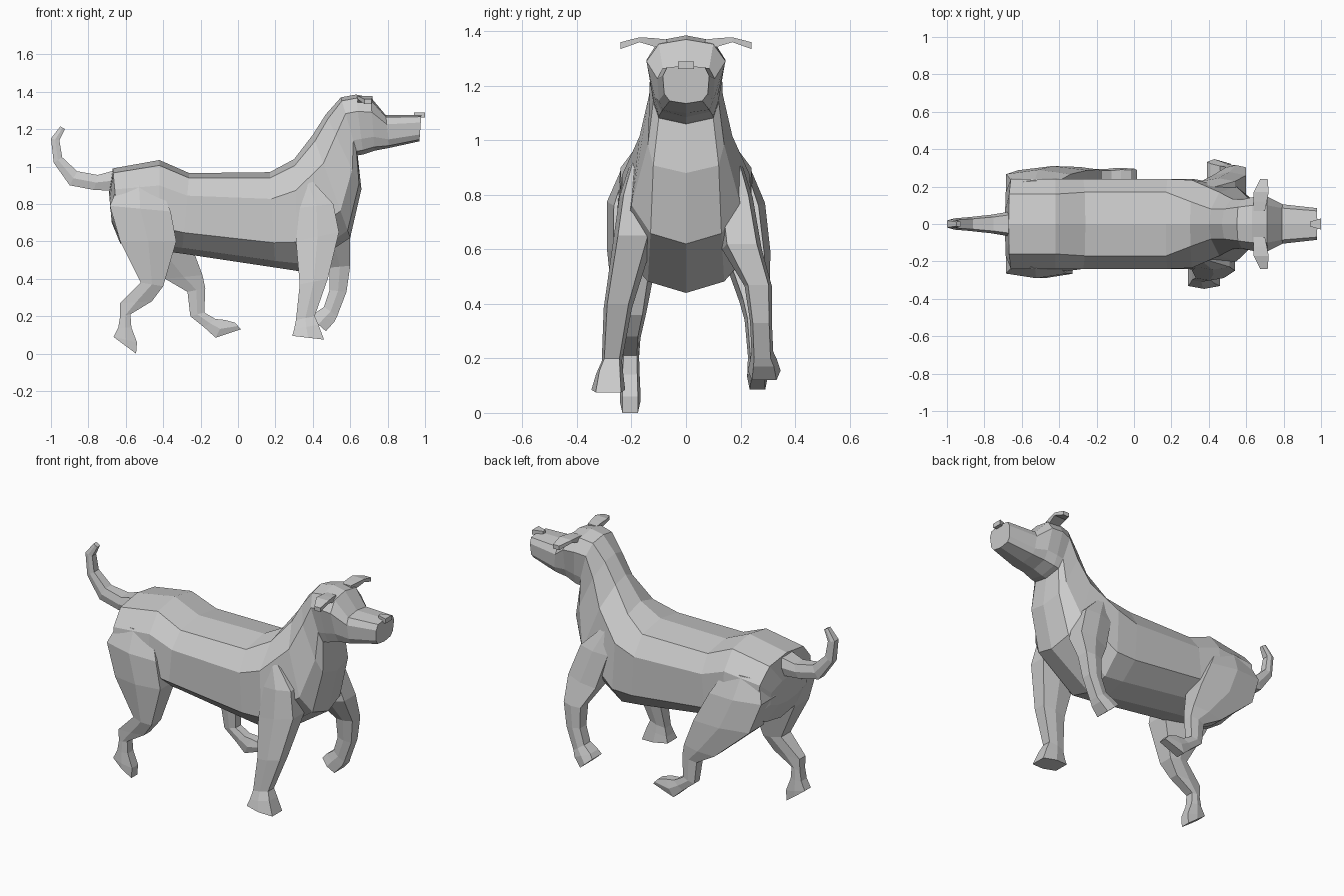
import bpy, bmesh


def loft(name, rings):
    """Skin a list of equal-length point rings and cap both ends."""
    bm = bmesh.new()
    loops = [[bm.verts.new(p) for p in ring] for ring in rings]
    n = len(loops[0])
    for a, b in zip(loops, loops[1:]):
        for i in range(n):
            j = (i + 1) % n
            bm.faces.new((a[i], a[j], b[j], b[i]))
    bm.faces.new(loops[0])
    bm.faces.new(loops[-1])
    bmesh.ops.recalc_face_normals(bm, faces=bm.faces)
    mesh = bpy.data.meshes.new(name)
    bm.to_mesh(mesh)
    bm.free()
    obj = bpy.data.objects.new(name, mesh)
    bpy.context.collection.objects.link(obj)
    return obj


def section(p, q, y, half):
    """Symmetric ring between side-view points p and q; half = [(t, half width)]."""
    def at(t, w):
        return (p[0] + (q[0] - p[0]) * t, y + w, p[1] + (q[1] - p[1]) * t)
    right = [at(t, w) for t, w in half]
    left = [at(t, -w) for t, w in reversed(half) if w > 0]
    return right + left


def limb(name, rows):
    """Six-sided limb; each row is front point, back point, y, half width."""
    loft(name, [section(p, q, y, [(0, .75 * w), (.5, w), (1, .75 * w)])
                for p, q, y, w in rows])


# Torso, neck and head: top point, bottom point, half widths from top to bottom
trunk = [
    ((-.69, .86), (-.675, .70), .07, .17, .17, .09),
    ((-.67, .99), (-.63, .59), .16, .24, .26, .15),
    ((-.42, 1.035), (-.42, .55), .16, .24, .26, .15),
    ((-.26, .965), (-.30, .535), .17, .24, .24, .14),
    ((.17, .97), (.20, .46), .17, .24, .24, .14),
    ((.30, 1.04), (.33, .44), .12, .235, .24, .14),
    ((.40, 1.17), (.60, .62), .08, .17, .20, .13),
    ((.47, 1.28), (.66, .88), .08, .135, .14, .12),
    ((.55, 1.37), (.64, 1.06), .09, .13, .12, .10),
    ((.63, 1.385), (.67, 1.065), .10, .145, .12, .10),
    ((.71, 1.37), (.73, 1.085), .10, .145, .115, .09),
    ((.79, 1.275), (.81, 1.10), .085, .105, .10, .085),
    ((.98, 1.275), (.97, 1.135), .07, .085, .08, .06),
]
loft("body_and_head", [
    section(p, q, 0, [(0, 0), (.06, a), (.28, b), (.74, c), (.93, d), (1, 0)])
    for p, q, a, b, c, d in trunk])

# Front legs
limb("front_leg_planted", [
    ((.39, .93), (.34, .93), -.17, .03), ((.51, .80), (.33, .78), -.18, .065),
    ((.54, .65), (.31, .60), -.195, .073),
    ((.48, .40), (.33, .37), -.25, .052), ((.41, .20), (.31, .18), -.272, .037),
    ((.43, .155), (.30, .13), -.28, .05), ((.46, .075), (.29, .095), -.285, .062)])
limb("front_leg_raised", [
    ((.41, .93), (.36, .93), .17, .03), ((.54, .80), (.36, .78), .18, .065),
    ((.60, .62), (.42, .58), .205, .073),
    ((.60, .47), (.49, .46), .265, .05), ((.58, .33), (.49, .34), .275, .04),
    ((.53, .20), (.46, .25), .28, .04), ((.515, .17), (.41, .215), .285, .05),
    ((.47, .12), (.39, .19), .287, .06)])

# Hind legs
limb("hind_leg_back", [
    ((-.42, .90), (-.64, .90), -.17, .065), ((-.36, .76), (-.685, .79), -.19, .1),
    ((-.33, .60), (-.63, .60), -.195, .095), ((-.40, .36), (-.52, .38), -.205, .06),
    ((-.46, .28), (-.63, .27), -.205, .038), ((-.575, .21), (-.63, .20), -.205, .033),
    ((-.57, .14), (-.64, .14), -.205, .035), ((-.54, .06), (-.665, .09), -.205, .038),
    ((-.545, .0), (-.66, .085), -.205, .038)])
limb("hind_leg_forward", [
    ((-.42, .90), (-.64, .90), .17, .065), ((-.34, .76), (-.685, .78), .195, .095),
    ((-.25, .58), (-.62, .60), .22, .09), ((-.19, .42), (-.39, .40), .25, .055),
    ((-.175, .35), (-.27, .33), .255, .04), ((-.18, .22), (-.255, .20), .26, .033),
    ((-.12, .185), (-.18, .14), .26, .034), ((-.07, .18), (-.12, .085), .262, .038),
    ((-.015, .165), (.015, .13), .265, .032)])

# Tail
limb("tail", [
    ((-.64, .985), (-.64, .87), 0, .07), ((-.75, .955), (-.77, .875), 0, .05),
    ((-.86, .975), (-.90, .90), 0, .037), ((-.94, 1.05), (-.985, 1.02), 0, .03),
    ((-.955, 1.14), (-1.0, 1.15), 0, .025), ((-.925, 1.20), (-.95, 1.215), 0, .015)])

# Ears: y, front x, back x, top z, bottom z
for side, name in ((-1, "ear_right"), (1, "ear_left")):
    loft(name, [[(f, side * y, t), (b, side * y, t), (b, side * y, u), (f, side * y, u)]
                for y, f, b, t, u in ((.07, .70, .64, 1.37, 1.33),
                                      (.12, .71, .64, 1.375, 1.345),
                                      (.17, .72, .64, 1.378, 1.36),
                                      (.24, .715, .675, 1.36, 1.335))])

# Nose
loft("nose", [[(x, -w, 1.262), (x, w, 1.262), (x, w, 1.29), (x, -w, 1.29)]
              for x, w in ((.94, .012), (1.0, .03))])
